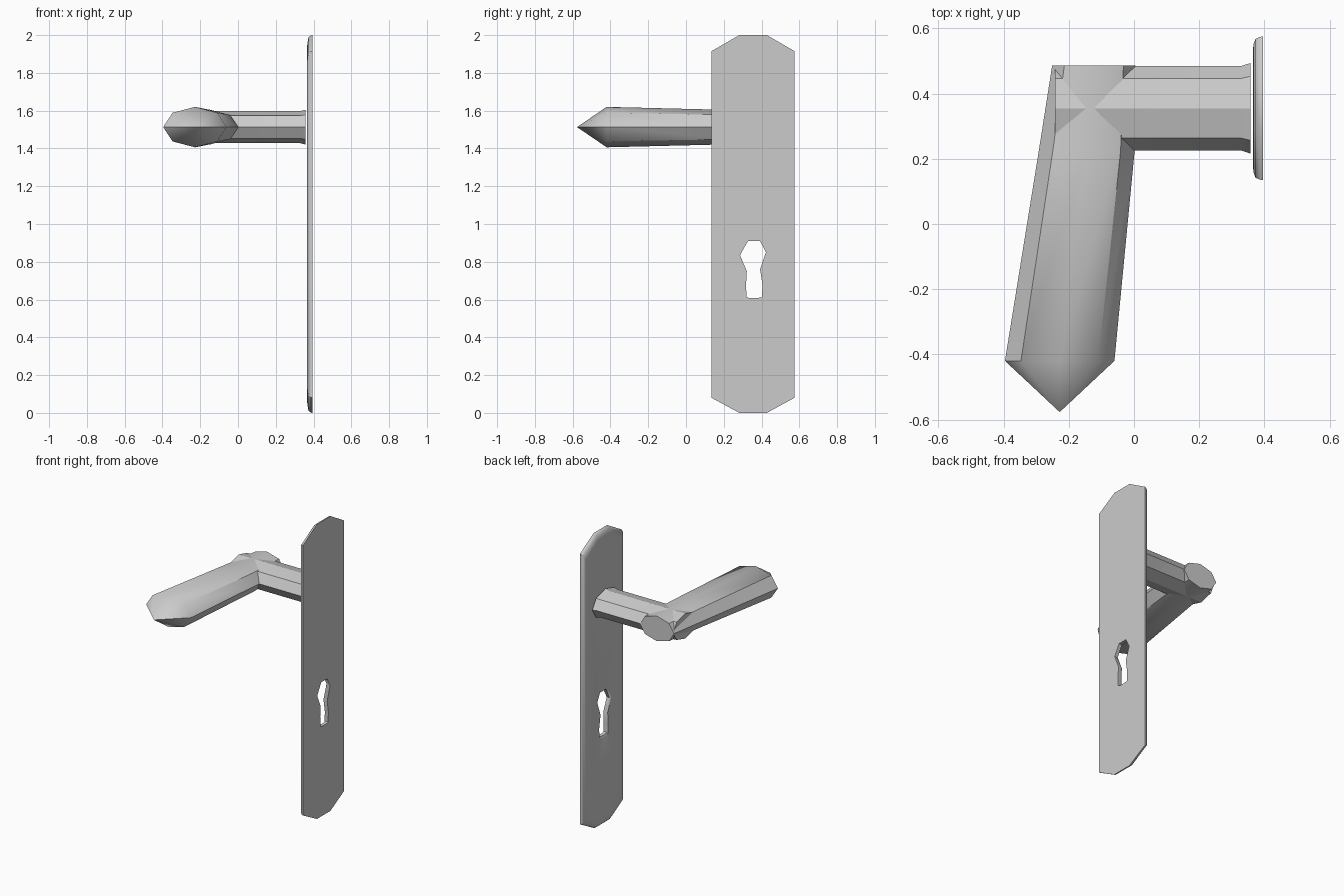
import bpy, bmesh
from math import cos, sin, pi, radians

if "Cube" in bpy.data.objects:
    bpy.data.objects.remove(bpy.data.objects["Cube"])

CY, CZ = 0.355, 1.513     # spindle axis


def finish(bm, name, angle):
    bmesh.ops.recalc_face_normals(bm, faces=bm.faces)
    me = bpy.data.meshes.new(name)
    bm.to_mesh(me)
    bm.free()
    ob = bpy.data.objects.new(name, me)
    bpy.context.collection.objects.link(ob)
    bpy.ops.object.select_all(action='DESELECT')
    ob.select_set(True)
    bpy.context.view_layer.objects.active = ob
    bpy.ops.object.shade_smooth_by_angle(angle=radians(angle))
    return ob


def add_rings(bm, rings):
    loops = [[bm.verts.new(p) for p in r] for r in rings]
    for a, b in zip(loops, loops[1:]):
        n = len(a)
        for i in range(n):
            j = (i + 1) % n
            bm.faces.new((a[i], a[j], b[j], b[i]))
    return loops


def octagon(place, half_w, half_h):
    return [place(half_w * cos(k * pi / 4), half_h * sin(k * pi / 4)) for k in range(8)]


# Neck: flattened octagonal bar with a small flare at the plate
bm = bmesh.new()
loops = add_rings(bm, [
    octagon(lambda u, v, x=x: (x, CY + u, CZ + v), hw, hh)
    for x, hw, hh in [(-0.243, 0.13, 0.085), (0.33, 0.13, 0.085), (0.358, 0.139, 0.092)]])
bm.faces.new(loops[0])
bm.faces.new(loops[-1])
finish(bm, "handle_neck", 20)

# Grip: octagonal bar widening to a pointed end
bm = bmesh.new()
loops = add_rings(bm, [
    octagon(lambda u, v, x=x, y=y: (x + u, y, CZ + v), hw, hh)
    for x, y, hw, hh in [(-0.123, 0.487, 0.128, 0.085), (-0.145, 0.225, 0.147, 0.091),
                         (-0.228, -0.42, 0.168, 0.107)]])
bm.faces.new(loops[0])
tip = bm.verts.new((-0.228, -0.577, CZ))
for i in range(8):
    bm.faces.new((loops[-1][i], loops[-1][(i + 1) % 8], tip))
finish(bm, "handle_grip", 38)

# Plate: clipped-corner outline, rounded towards the handle side, keyhole through it
corners = [(0.073, 1.0), (0.22, 0.915), (0.22, -0.92), (0.073, -1.0)]
outline = corners + [(-y, z) for y, z in reversed(corners)]
keyhole = [(0.328, 0.91), (0.392, 0.91), (0.423, 0.85), (0.392, 0.76), (0.405, 0.68),
           (0.402, 0.613), (0.38, 0.608), (0.335, 0.608), (0.32, 0.615),
           (0.318, 0.68), (0.322, 0.75), (0.286, 0.835)]
bm = bmesh.new()
outer = add_rings(bm, [
    [(x, CY + y * (1 - iy / 0.22), 1 + z * (1 - iz)) for y, z in outline]
    for x, iy, iz in [(0.395, 0, 0), (0.386, 0.001, 0.001), (0.373, 0.007, 0.012),
                      (0.367, 0.022, 0.045), (0.365, 0.04, 0.09)]])
inner = add_rings(bm, [
    [(x, CY + (y - CY) * s, 0.76 + (z - 0.76) * s) for y, z in keyhole]
    for x, s in [(0.395, 1.0), (0.372, 1.0), (0.365, 1.1)]])
for k, nx in ((0, 1), (-1, -1)):
    edges = []
    for ring in (outer[k], inner[k]):
        edges += [bm.edges.get((ring[i], ring[i - 1])) for i in range(len(ring))]
    bmesh.ops.triangle_fill(bm, edges=edges, use_beauty=True, normal=(nx, 0, 0))
finish(bm, "back_plate", 50)
